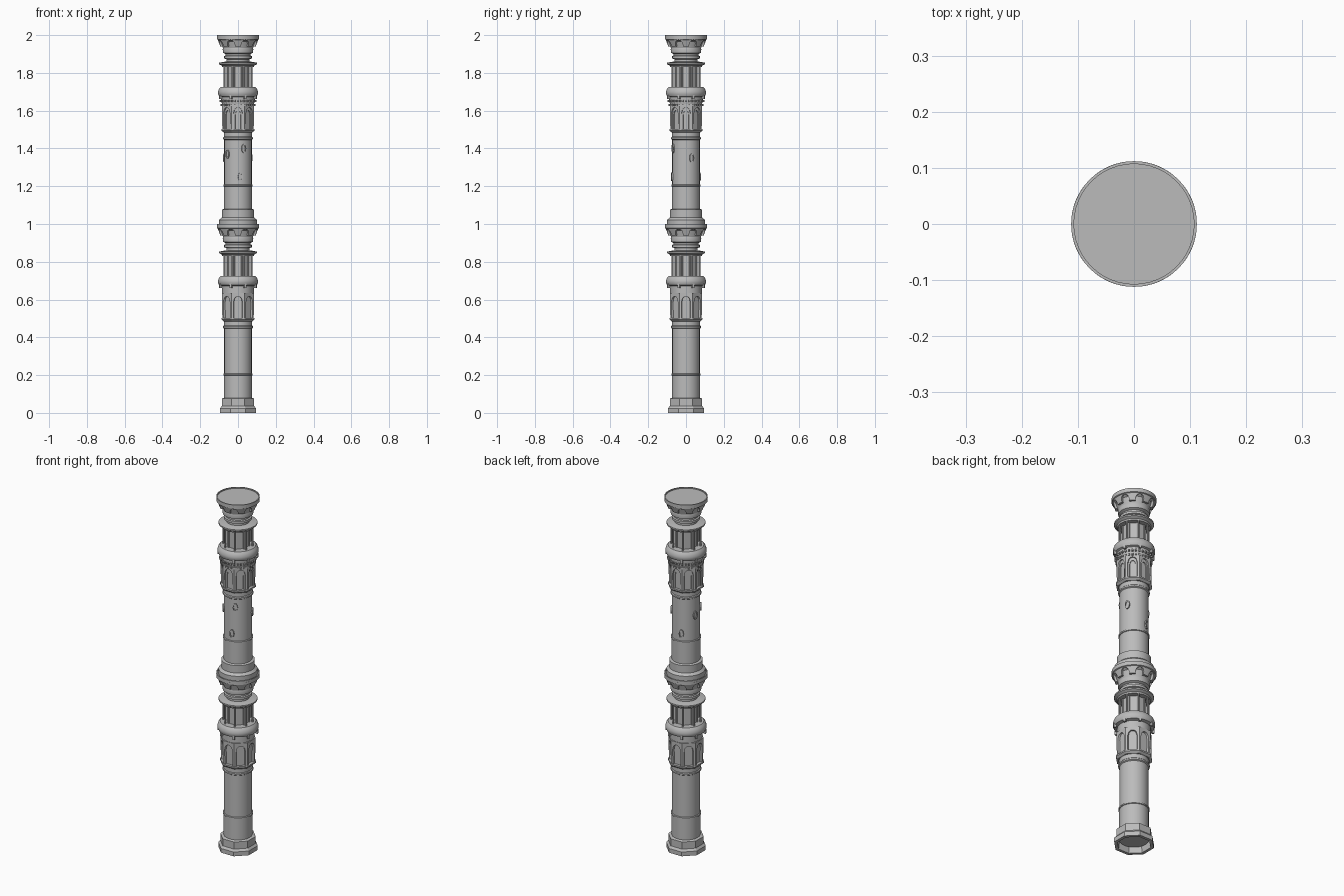
import bpy, bmesh
from math import sin, cos, pi, sqrt, radians
from mathutils import Matrix, Vector

cube = bpy.data.objects.get("Cube")
if cube:
    bpy.data.objects.remove(cube, do_unlink=True)

stone = bpy.data.materials.new("grey_stone")
stone.use_nodes = True
GREY = (0.5, 0.5, 0.5, 1)
stone.diffuse_color = GREY
stone.node_tree.nodes["Principled BSDF"].inputs["Base Color"].default_value = GREY


def finish(name, bm, smooth=True):
    bmesh.ops.remove_doubles(bm, verts=bm.verts, dist=1e-5)
    bmesh.ops.recalc_face_normals(bm, faces=bm.faces)
    mesh = bpy.data.meshes.new(name)
    bm.to_mesh(mesh)
    bm.free()
    mesh.materials.append(stone)
    obj = bpy.data.objects.new(name, mesh)
    bpy.context.collection.objects.link(obj)
    if smooth:
        bpy.ops.object.select_all(action='DESELECT')
        obj.select_set(True)
        bpy.context.view_layer.objects.active = obj
        bpy.ops.object.shade_smooth_by_angle(angle=radians(30))
    return obj


def lathe(name, profile, z0=0, sides=48):
    """Turn a (radius, height) profile; eight sides gives flats facing the axes."""
    bm = bmesh.new()
    octagon = sides == 8
    scale = 1 / cos(pi / 8) if octagon else 1
    turn = pi / 8 if octagon else 0
    rows = []
    for r, z in profile:
        angles = [turn + 2 * pi * i / sides for i in range(sides)]
        if r == 0:
            rows.append([bm.verts.new((0, 0, z + z0))] * sides)
        else:
            rows.append([bm.verts.new((r * scale * cos(a), r * scale * sin(a), z + z0))
                         for a in angles])
    for low, high in zip(rows, rows[1:]):
        for i in range(sides):
            j = (i + 1) % sides
            corners = list(dict.fromkeys((low[i], low[j], high[j], high[i])))
            bm.faces.new(corners)
    return finish(name, bm, not octagon)


def arch_wall(name, bottom, spring, peak, top, r_low, r_high, opening,
              thick=0.01, flat=True, turn=0, bays=8):
    """Ring wall pierced from below by one arch per bay."""
    bm = bmesh.new()
    steps = 10
    samples = [(-1, bottom), (-opening, bottom)]
    for i in range(steps + 1):
        u = -1 + 2 * i / steps
        samples.append((u * opening, spring + (peak - spring) * sqrt(1 - u * u)))
    samples += [(opening, bottom), (1, bottom)]
    for bay in range(bays):
        columns = []
        for t, z in samples:
            local = t * pi / bays
            a = turn + 2 * pi * bay / bays + local
            stretch = 1 / cos(local) if flat else 1
            column = []
            for h, inset in ((z, 0), (top, 0), (top, thick), (z, thick)):
                r = r_low + (r_high - r_low) * (h - bottom) / (top - bottom)
                r = (r - inset) * stretch
                column.append(bm.verts.new((r * cos(a), r * sin(a), h)))
            columns.append(column)
        for p, q in zip(columns, columns[1:]):
            jamb = (p[1].co - q[1].co).length < 1e-6
            for k in ([3] if jamb else range(4)):
                n = (k + 1) % 4
                bm.faces.new((p[k], q[k], q[n], p[n]))
    return finish(name, bm, not flat)


def ring_of(name, count, radius, z, size, turn=0, round_shape=False):
    """Repeat a small post or block around the axis."""
    bm = bmesh.new()
    for i in range(count):
        place = (Matrix.Rotation(turn + 2 * pi * i / count, 4, 'Z')
                 @ Matrix.Translation((radius, 0, z)))
        if round_shape:
            bmesh.ops.create_cone(bm, cap_ends=True, segments=10, radius1=size[0],
                                  radius2=size[1], depth=size[2], matrix=place)
        else:
            bmesh.ops.create_cube(bm, size=1, matrix=place @ Matrix.Diagonal((*size, 1)))
    return finish(name, bm, round_shape)


def window(name, degrees, z):
    """Raised oval frame with a sunk pane."""
    bm = bmesh.new()
    turn = Matrix.Rotation(radians(degrees), 4, 'Z')
    loops = []
    for r, k in ((0.068, 1), (0.079, 1), (0.079, 0.65), (0.0745, 0.65)):
        loops.append([bm.verts.new(turn @ Vector((r, 0.013 * k * cos(pi * i / 5),
                                                 z + 0.024 * k * sin(pi * i / 5))))
                      for i in range(10)])
    for a, b in zip(loops, loops[1:]):
        for i in range(10):
            j = (i + 1) % 10
            bm.faces.new((a[i], a[j], b[j], b[i]))
    bm.faces.new(loops[-1])
    finish(name, bm, False)


def storey(z0, label, ornate):
    # Shaft with narrow bands
    shaft = [(0, 0.03), (0.074, 0.03), (0.074, 0.198)]
    shaft += [(0.078, 0.2), (0.078, 0.207), (0.073, 0.209), (0.073, 0.446)]
    shaft += [(0.079, 0.45), (0.079, 0.458), (0.075, 0.462), (0.075, 0.49), (0, 0.49)]
    lathe(label + "_shaft", shaft, z0)

    # Arcade: sill, recessed core and arched facing
    lathe(label + "_arcade_sill", [(0, 0.485), (0.077, 0.485), (0.088, 0.495),
                                   (0.088, 0.503), (0, 0.503)], z0, 8)
    lathe(label + "_arcade_core", [(0, 0.5), (0.073, 0.5), (0.073, 0.64), (0, 0.64)], z0, 8)
    arch_wall(label + "_arcade_arches", z0 + 0.502, z0 + 0.585, z0 + 0.617, z0 + 0.635,
              0.083, 0.086, 0.72)
    if ornate:
        arch_wall(label + "_inner_arches", z0 + 0.502, z0 + 0.575, z0 + 0.6, z0 + 0.635,
                  0.078, 0.078, 0.5)
        for row, (z, r) in enumerate(((0.63, 0.088), (0.652, 0.092))):
            ring_of(label + "_corbel_row_" + str(row + 1), 32, r, z0 + z, (0.01, 0.008, 0.01))

    # Gallery floor and its rounded collar
    flare = 0.09 if ornate else 0.084
    lathe(label + "_gallery", [(0, 0.63), (0.084, 0.63), (flare, 0.66), (flare, 0.672),
                               (0.1, 0.676), (0.106, 0.688), (0.106, 0.7), (0.101, 0.715),
                               (0.092, 0.725), (0, 0.725)], z0)
    ring_of(label + "_gallery_drops", 8, 0.1, z0 + 0.673, (0.012, 0.012, 0.022), pi / 8)

    # Lantern with eight slim columns
    lathe(label + "_lantern_core", [(0, 0.72), (0.055, 0.72), (0.055, 0.84), (0, 0.84)], z0, 8)
    ring_of(label + "_lantern_ribs", 8, 0.058, z0 + 0.78, (0.01, 0.012, 0.118), pi / 8)
    ring_of(label + "_lantern_columns", 8, 0.077, z0 + 0.78, (0.0045, 0.0045, 0.118),
            pi / 8, True)

    # Canopy, neck and stacked mouldings
    lathe(label + "_canopy", [(0, 0.83), (0.083, 0.83), (0.086, 0.838), (0.1, 0.846),
                              (0.1, 0.854), (0.08, 0.858), (0.06, 0.86), (0.06, 0.872),
                              (0.073, 0.876), (0.073, 0.889), (0.066, 0.892), (0.066, 0.9),
                              (0.079, 0.906), (0.081, 0.925), (0.078, 0.935), (0, 0.935)], z0)

    # Crown with a scalloped skirt and a shallow rim
    lathe(label + "_crown_bowl", [(0, 0.93), (0.079, 0.93), (0.09, 0.965), (0.1, 0.972),
                                  (0.112, 0.978), (0.112, 1), (0.107, 1), (0.107, 0.994),
                                  (0, 0.994)], z0)
    arch_wall(label + "_crown_skirt", z0 + 0.94, z0 + 0.952, z0 + 0.973, z0 + 0.99,
              0.094, 0.112, 0.55, 0.012, False, pi / 8)


# Lower storey on a hollow octagonal plinth
lathe("plinth", [(0, 0.05), (0.075, 0.05), (0.08, 0), (0.096, 0), (0.096, 0.024),
                 (0.086, 0.036), (0.086, 0.076), (0.074, 0.08), (0, 0.08)], 0, 8)
storey(0, "lower", False)

# Upper storey on a round footing
lathe("upper_footing", [(0, 0.99), (0.1, 0.99), (0.1, 1.022), (0.086, 1.034),
                        (0.086, 1.076), (0.074, 1.08), (0, 1.08)])
storey(1, "upper", True)

# Small windows winding around the upper shaft
for n, (angle, height) in enumerate(((-66, 1.40), (-80, 1.25), (-138, 1.37),
                                     (24, 1.35), (165, 1.35), (106, 1.25))):
    window("shaft_window_" + str(n + 1), angle, height)
